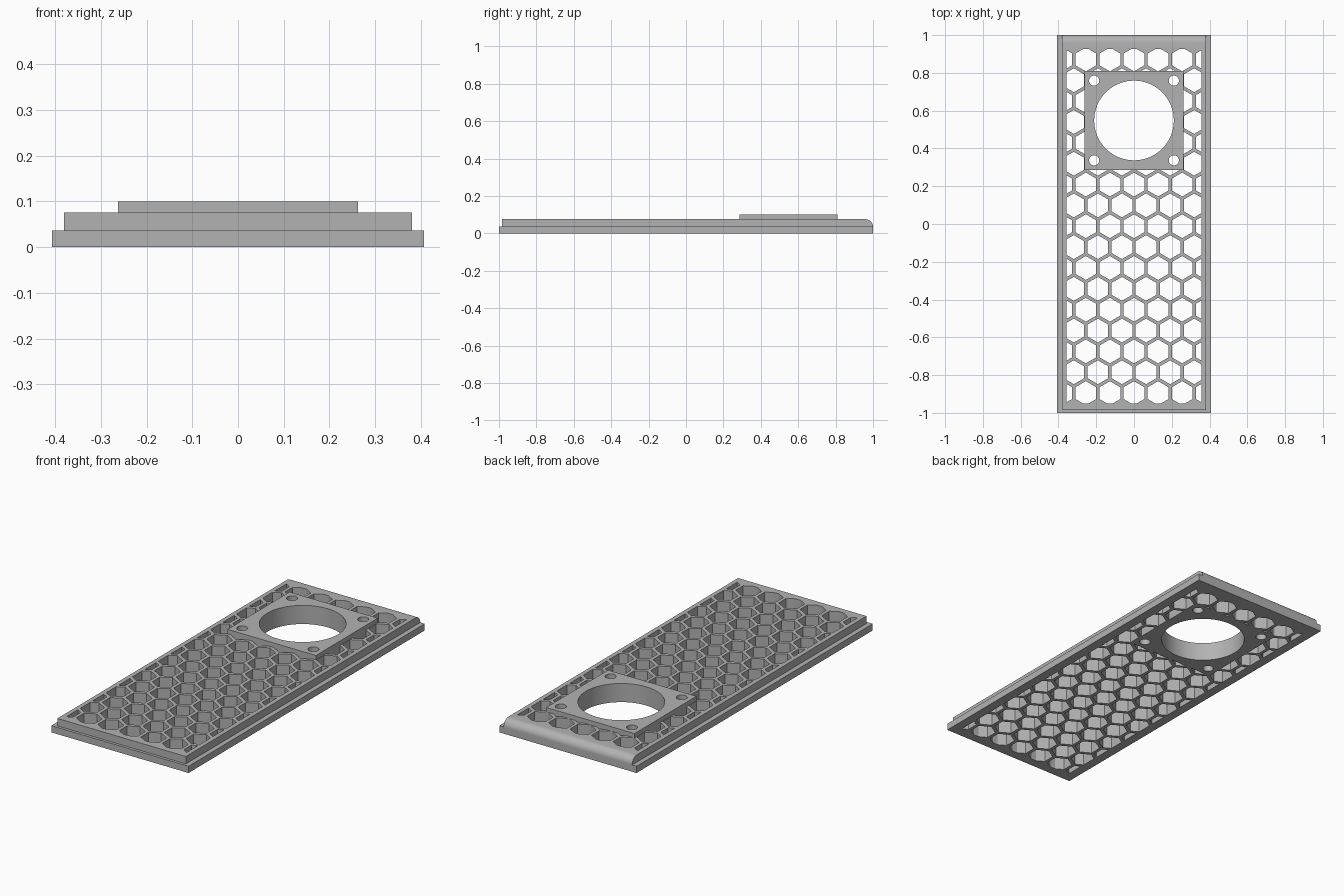
import bpy
import bmesh
from math import sin, cos, pi, sqrt
from mathutils import Vector

default = bpy.data.objects.get("Cube")
if default:
    bpy.data.objects.remove(default, do_unlink=True)

# Main sizes
BASE_X, BASE_TOP = 0.407, 0.036
DECK_X, DECK_TOP, DECK_FRONT = 0.381, 0.076, -0.985
MOUNT_Y, MOUNT_HALF, MOUNT_TOP = 0.548, 0.262, 0.1
FAN_RADIUS, SCREW_RADIUS, SCREW_OFFSET = 0.211, 0.027, 0.211
PITCH, WALL = 0.1275, 0.018
GRID_Y, WINDOW_X, WINDOW_FRONT, WINDOW_BACK = -0.012, 0.357, -0.95, 0.926


def to_object(name, bm):
    bmesh.ops.recalc_face_normals(bm, faces=bm.faces[:])
    mesh = bpy.data.meshes.new(name)
    bm.to_mesh(mesh)
    bm.free()
    obj = bpy.data.objects.new(name, mesh)
    bpy.context.collection.objects.link(obj)
    return obj


def extrude(bm, offset):
    result = bmesh.ops.extrude_face_region(bm, geom=bm.faces[:])
    verts = [g for g in result["geom"] if isinstance(g, bmesh.types.BMVert)]
    bmesh.ops.translate(bm, verts=verts, vec=offset)


def prisms(name, outlines, offset):
    """Closed prisms swept from flat outlines."""
    bm = bmesh.new()
    for outline in outlines:
        bm.faces.new([bm.verts.new(p) for p in outline])
    extrude(bm, offset)
    return to_object(name, bm)


def circle(x, y, radius, sides, z=0.0, turn=0.0):
    return [(x + radius * cos(turn + 2 * pi * i / sides),
             y + radius * sin(turn + 2 * pi * i / sides), z) for i in range(sides)]


def rectangle(half_x, front, back):
    return [(-half_x, front, 0), (half_x, front, 0), (half_x, back, 0), (-half_x, back, 0)]


def combine(target, tool, operation):
    mod = target.modifiers.new(operation.title(), "BOOLEAN")
    mod.operation = operation
    mod.solver = "EXACT"
    mod.object = tool
    bpy.context.view_layer.objects.active = target
    bpy.ops.object.modifier_apply(modifier=mod.name)
    bpy.data.objects.remove(tool, do_unlink=True)


# Base flange
panel = prisms("vent_panel", [rectangle(BASE_X, -1, 1)], (0, 0, BASE_TOP))

# Raised deck with a rounded back edge
r = DECK_TOP - BASE_TOP
side = [(-DECK_X, DECK_FRONT, 0.015), (-DECK_X, 1, 0.015)]
side += [(-DECK_X, 1 - r + r * cos(a), BASE_TOP + r * sin(a))
         for a in (pi / 2 * i / 10 for i in range(11))]
side.append((-DECK_X, DECK_FRONT, DECK_TOP))
combine(panel, prisms("deck", [side], (2 * DECK_X, 0, 0)), "UNION")

# Honeycomb openings, trimmed to the window
bm = bmesh.new()
for row in range(-9, 10):
    for col in range(-4, 5):
        x = (col + 0.5 * (row % 2)) * PITCH
        y = GRID_Y + row * PITCH * sqrt(3) / 2
        cell = circle(x, y, (PITCH - WALL) / sqrt(3), 6, -0.1, pi / 6)
        if abs(row) < 9:
            bm.faces.new([bm.verts.new(p) for p in cell])
for point, normal in (((WINDOW_X, 0, 0), (1, 0, 0)), ((-WINDOW_X, 0, 0), (-1, 0, 0)),
                      ((0, WINDOW_BACK, 0), (0, 1, 0)), ((0, WINDOW_FRONT, 0), (0, -1, 0))):
    bmesh.ops.bisect_plane(bm, geom=bm.verts[:] + bm.edges[:] + bm.faces[:],
                           plane_co=Vector(point), plane_no=Vector(normal), clear_outer=True)
extrude(bm, (0, 0, 0.4))
combine(panel, to_object("honeycomb_cutter", bm), "DIFFERENCE")

# Solid square fan mount
mount = prisms("fan_mount", [rectangle(MOUNT_HALF, MOUNT_Y - MOUNT_HALF, MOUNT_Y + MOUNT_HALF)],
               (0, 0, MOUNT_TOP))
combine(panel, mount, "UNION")

# Fan opening and four screw holes
holes = [circle(0, MOUNT_Y, FAN_RADIUS, 64, -0.1)]
holes += [circle(sx * SCREW_OFFSET, MOUNT_Y + sy * SCREW_OFFSET, SCREW_RADIUS, 32, -0.1)
          for sx in (-1, 1) for sy in (-1, 1)]
combine(panel, prisms("hole_cutter", holes, (0, 0, 0.4)), "DIFFERENCE")

# Single grey material
grey = bpy.data.materials.new("plain_grey")
grey.use_nodes = True
colour = (0.45, 0.45, 0.45, 1)
grey.diffuse_color = colour
grey.node_tree.nodes["Principled BSDF"].inputs["Base Color"].default_value = colour
panel.data.materials.clear()
panel.data.materials.append(grey)

# Smooth round walls, keep edges sharp
bpy.ops.object.select_all(action="DESELECT")
panel.select_set(True)
bpy.context.view_layer.objects.active = panel
bpy.ops.object.shade_smooth_by_angle(angle=pi / 6)
